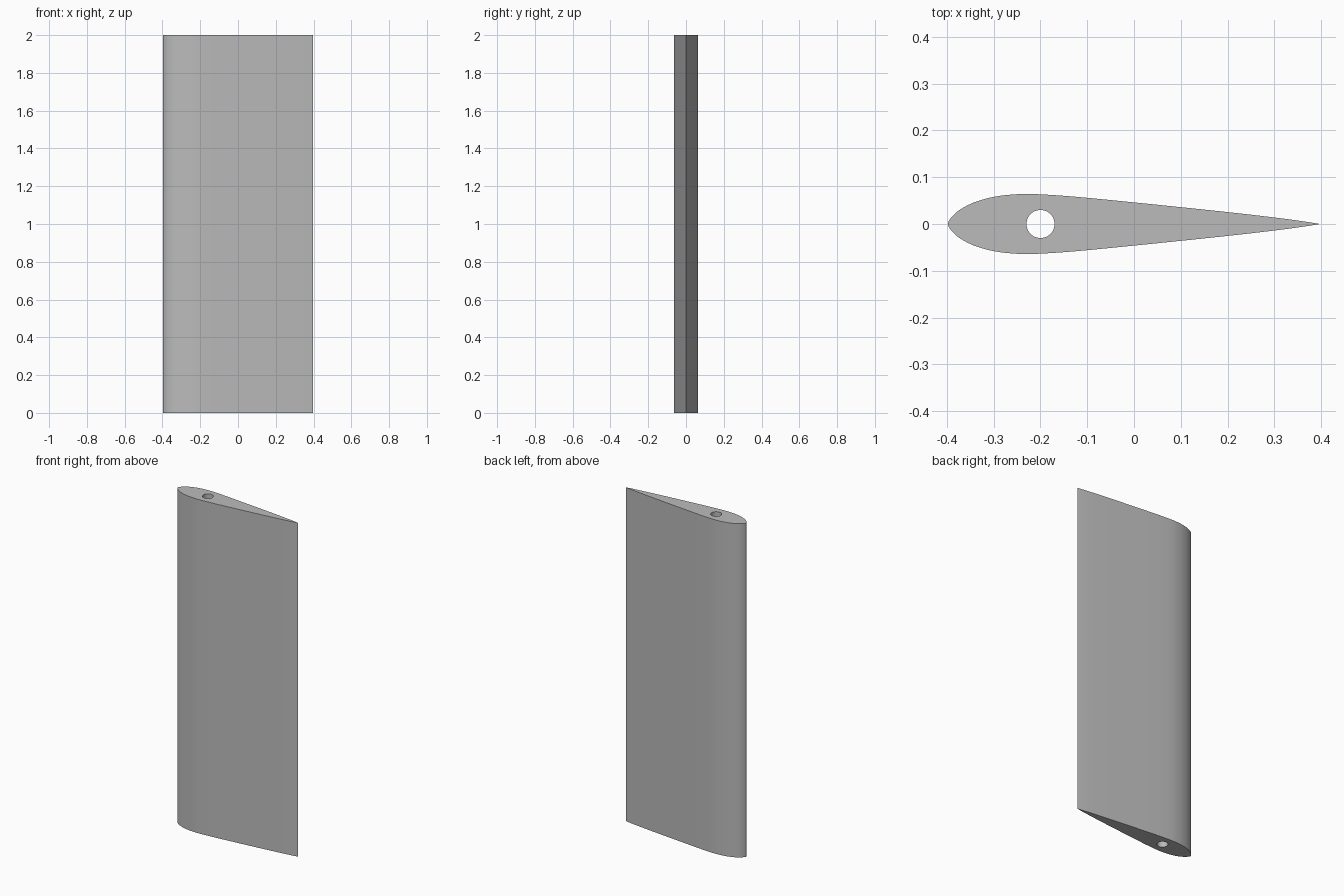
import bpy, bmesh, math
from mathutils import Vector
from mathutils.geometry import interpolate_bezier

default = bpy.data.objects.get("Cube")
if default:
    bpy.data.objects.remove(default, do_unlink=True)

HEIGHT = 2.0
HOLE_X, HOLE_RADIUS, HOLE_SIDES = -0.2, 0.03, 48

# Plain grey finish
grey = bpy.data.materials.new("grey")
grey.use_nodes = True
colour = (0.5, 0.5, 0.5, 1)
grey.diffuse_color = colour
grey.node_tree.nodes["Principled BSDF"].inputs["Base Color"].default_value = colour


def smooth_path(points, steps):
    """Pass a smooth curve through the given points."""
    pts = [Vector(p) for p in points]
    out = []
    for i in range(1, len(pts) - 2):
        a, b, c, d = pts[i - 1:i + 3]
        out += interpolate_bezier(b, b + (c - a) / 6, c - (d - b) / 6, c, steps + 1)[:-1]
    return out + [pts[-2]]


def add_loop(bm, points):
    verts = [bm.verts.new((p[0], p[1], 0)) for p in points]
    return [bm.edges.new((v, verts[(i + 1) % len(verts)])) for i, v in enumerate(verts)]


# Upper half of the section, nose to tail, with a guide point at each end
half = [(-0.388, -0.017), (-0.398, 0), (-0.388, 0.017), (-0.37, 0.032),
        (-0.34, 0.047), (-0.3, 0.058), (-0.26, 0.063), (-0.22, 0.0642),
        (-0.16, 0.061), (-0.1, 0.056), (0, 0.0462), (0.1, 0.036),
        (0.2, 0.0255), (0.3, 0.014), (0.36, 0.006), (0.398, 0), (0.42, -0.003)]
upper = smooth_path([(x, y, 0) for x, y in half], 4)
lower = [Vector((p.x, -p.y, 0)) for p in reversed(upper[1:-1])]

# Round bore outline
bore = [(HOLE_X + HOLE_RADIUS * math.cos(a), HOLE_RADIUS * math.sin(a))
        for a in (math.tau * i / HOLE_SIDES for i in range(HOLE_SIDES))]

# Fill the section around the bore and extrude it to full height
bm = bmesh.new()
edges = add_loop(bm, upper + lower) + add_loop(bm, bore)
bmesh.ops.triangle_fill(bm, edges=edges, use_beauty=True, use_dissolve=False)
result = bmesh.ops.extrude_face_region(bm, geom=bm.faces[:], use_keep_orig=True)
top = [g for g in result["geom"] if isinstance(g, bmesh.types.BMVert)]
bmesh.ops.translate(bm, verts=top, vec=(0, 0, HEIGHT))
bmesh.ops.recalc_face_normals(bm, faces=bm.faces[:])

mesh = bpy.data.meshes.new("wing_section")
bm.to_mesh(mesh)
bm.free()
mesh.materials.append(grey)
wing = bpy.data.objects.new("wing_section", mesh)
bpy.context.collection.objects.link(wing)

# Smooth skin with crisp end caps and trailing edge
bpy.ops.object.select_all(action="DESELECT")
wing.select_set(True)
bpy.context.view_layer.objects.active = wing
bpy.ops.object.shade_smooth_by_angle(angle=math.radians(30))
